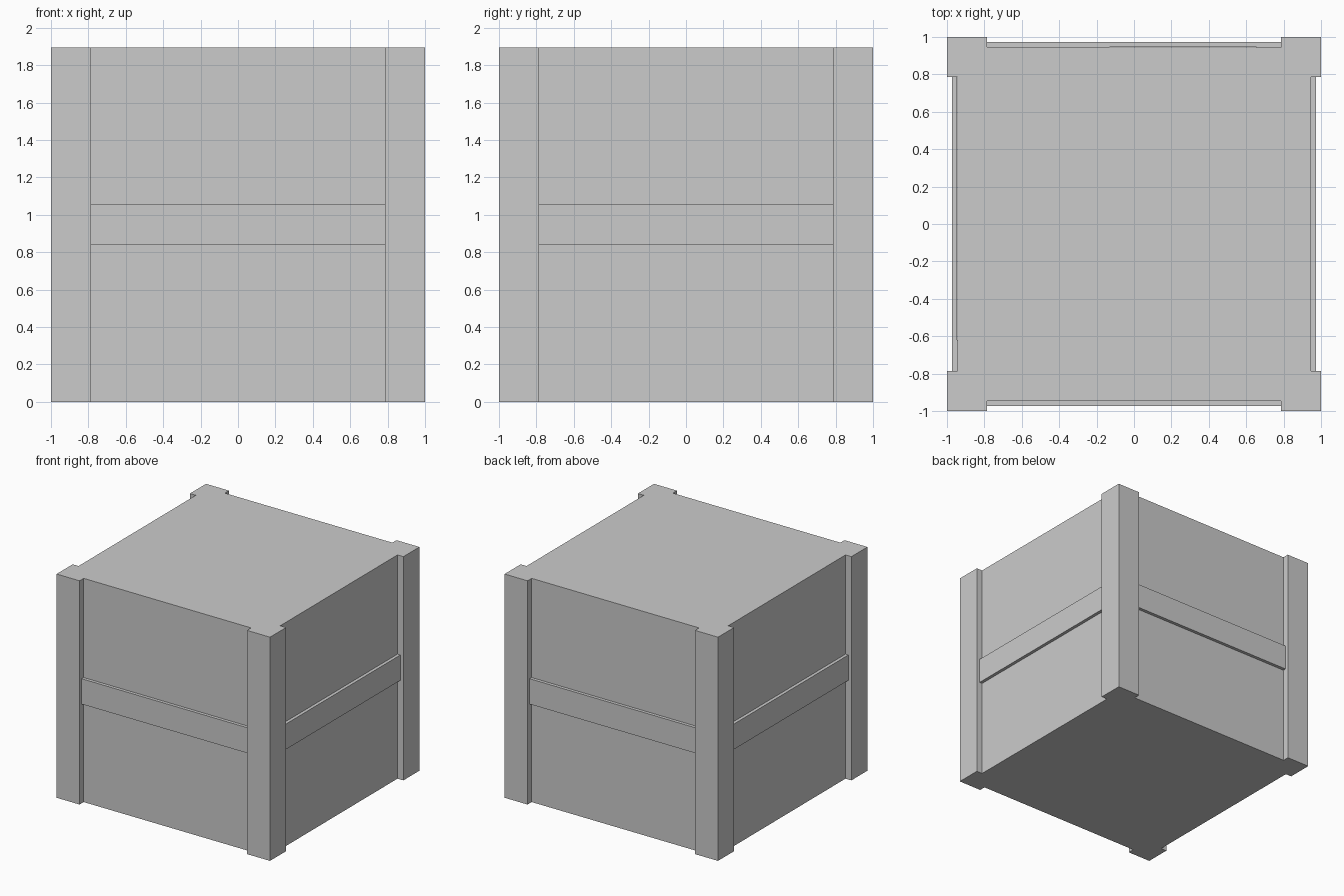
import bpy
import bmesh
from math import pi
from mathutils import Matrix

cube = bpy.data.objects.get("Cube")
if cube:
    bpy.data.objects.remove(cube, do_unlink=True)

HEIGHT = 1.895
HALF = 1.0       # outer face of the corner posts
PANEL = 0.945    # outer face of the flat panels
RAIL = 0.972     # outer face of the middle rails
POST = 0.785     # inner edge of the posts
RAIL_LOW, RAIL_HIGH = 0.84, 1.055

grey = bpy.data.materials.new("plain_grey")
grey.use_nodes = True
grey.diffuse_color = (0.6, 0.6, 0.6, 1)
grey.node_tree.nodes["Principled BSDF"].inputs["Base Color"].default_value = grey.diffuse_color


def add_object(name, bm):
    bmesh.ops.recalc_face_normals(bm, faces=bm.faces)
    mesh = bpy.data.meshes.new(name)
    bm.to_mesh(mesh)
    bm.free()
    mesh.materials.append(grey)
    obj = bpy.data.objects.new(name, mesh)
    bpy.context.collection.objects.link(obj)
    return obj


# Crate body: one corner outline turned four times, then extruded upward
corner = [(POST, -PANEL), (POST, -HALF), (HALF, -HALF),
          (HALF, -POST), (PANEL, -POST)]
outline = []
for i in range(4):
    turn = Matrix.Rotation(i * pi / 2, 3, "Z")
    outline += [turn @ Matrix.Diagonal((1, 1, 0)) @ Matrix.Translation((x, y, 0)).to_translation()
                for x, y in corner]
bm = bmesh.new()
base = bm.faces.new([bm.verts.new(p) for p in outline])
top = bmesh.ops.extrude_face_region(bm, geom=[base], use_keep_orig=True)
bmesh.ops.translate(bm, vec=(0, 0, HEIGHT),
                    verts=[g for g in top["geom"] if isinstance(g, bmesh.types.BMVert)])
add_object("crate_body_with_corner_posts", bm)

# Middle rail on each side, fitted between the posts
for i, side in enumerate(("front", "left", "back", "right")):
    bm = bmesh.new()
    bmesh.ops.create_cube(bm, size=1)
    bmesh.ops.scale(bm, vec=(2 * POST, RAIL - PANEL, RAIL_HIGH - RAIL_LOW), verts=bm.verts)
    bmesh.ops.translate(bm, vec=(0, -(RAIL + PANEL) / 2, (RAIL_LOW + RAIL_HIGH) / 2), verts=bm.verts)
    bmesh.ops.rotate(bm, cent=(0, 0, 0), matrix=Matrix.Rotation(i * pi / 2, 3, "Z"), verts=bm.verts)
    add_object(side + "_middle_rail", bm)
